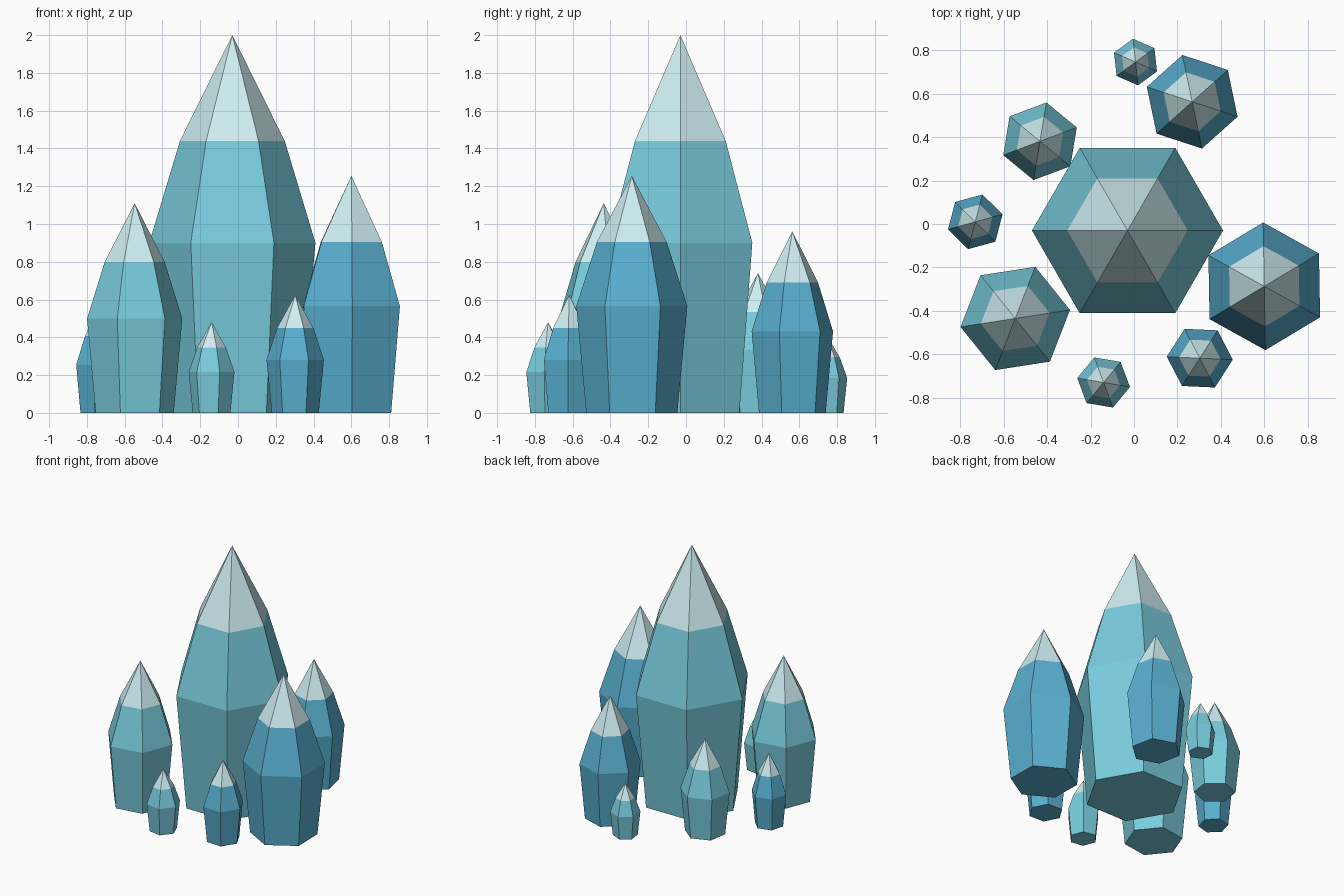
import bpy, bmesh
from math import cos, sin, radians, pi

if "Cube" in bpy.data.objects:
    bpy.data.objects.remove(bpy.data.objects["Cube"])


def material(name, rgb):
    m = bpy.data.materials.new(name)
    m.diffuse_color = (*rgb, 1)
    m.use_nodes = True
    m.node_tree.nodes["Principled BSDF"].inputs["Base Color"].default_value = m.diffuse_color
    return m


TEAL = material("teal_crystal", (0.19, 0.60, 0.72))
BLUE = material("blue_crystal", (0.10, 0.43, 0.63))
TIP = material("pale_tip", (0.62, 0.85, 0.88))

# Shared profile: (fraction of height, fraction of radius)
PROFILE = [(0, 0.82), (0.45, 1.0), (0.72, 0.63)]


def crystal(name, x, y, radius, height, turn, body):
    bm = bmesh.new()
    rings = []
    for fz, fr in PROFILE:
        ring = []
        for i in range(6):
            a = radians(turn) + i * pi / 3
            ring.append(bm.verts.new((radius * fr * cos(a), radius * fr * sin(a), height * fz)))
        rings.append(ring)
    tip = bm.verts.new((0, 0, height))
    bm.faces.new(rings[0][::-1])
    for i in range(6):
        j = (i + 1) % 6
        for low, high in zip(rings, rings[1:]):
            bm.faces.new((low[i], low[j], high[j], high[i]))
        bm.faces.new((rings[-1][i], rings[-1][j], tip)).material_index = 1
    mesh = bpy.data.meshes.new(name)
    bm.to_mesh(mesh)
    bm.free()
    mesh.materials.append(body)
    mesh.materials.append(TIP)
    ob = bpy.data.objects.new(name, mesh)
    ob.location = (x, y, 0)
    bpy.context.collection.objects.link(ob)


# Central crystal
crystal("main_crystal", -0.03, -0.03, 0.44, 2.0, 0, TEAL)
# Medium crystals around it
crystal("right_crystal", 0.60, -0.287, 0.294, 1.255, 31, BLUE)
crystal("left_crystal", -0.547, -0.435, 0.255, 1.11, 8.8, TEAL)
crystal("back_right_crystal", 0.268, 0.563, 0.22, 0.96, -18.2, BLUE)
crystal("back_left_crystal", -0.433, 0.381, 0.181, 0.74, 20.6, TEAL)
# Small outer crystals
crystal("small_front_right_crystal", 0.303, -0.618, 0.152, 0.625, -2.6, BLUE)
crystal("small_front_crystal", -0.14, -0.73, 0.123, 0.48, -9.6, TEAL)
crystal("small_back_crystal", 0.007, 0.746, 0.108, 0.41, -23.8, TEAL)
crystal("small_left_crystal", -0.731, 0.01, 0.13, 0.565, 15.3, BLUE)
